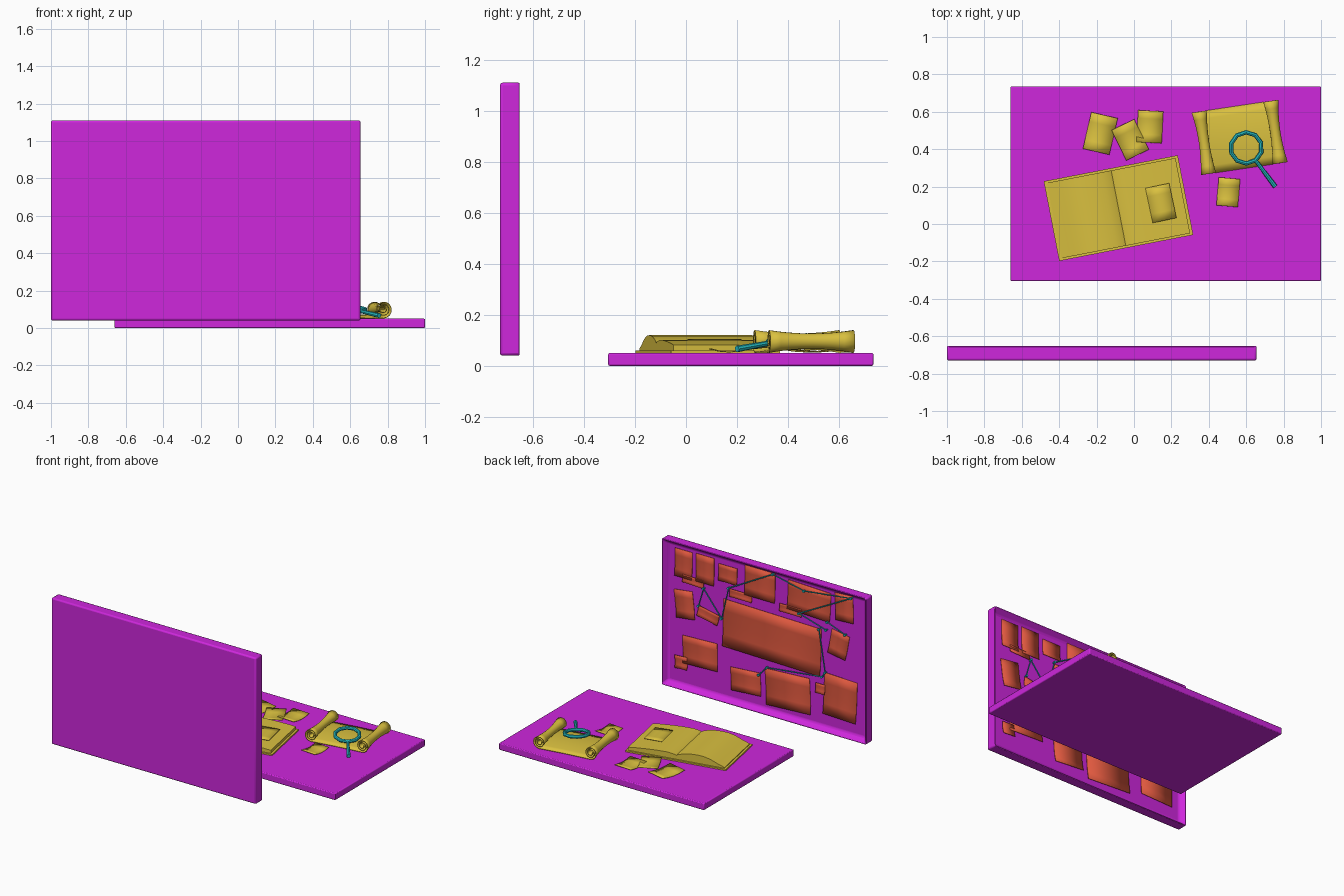
import bpy, bmesh
from math import sin, cos, pi, radians
from mathutils import Vector, Matrix

if "Cube" in bpy.data.objects:
    bpy.data.objects.remove(bpy.data.objects["Cube"])


def material(name, rgb):
    m = bpy.data.materials.new(name)
    m.diffuse_color = (*rgb, 1)
    m.use_nodes = True
    m.node_tree.nodes["Principled BSDF"].inputs["Base Color"].default_value = m.diffuse_color
    return m


PURPLE = material("purple", (0.62, 0.02, 0.72))
GOLD = material("gold", (0.7, 0.53, 0.05))
RED = material("red", (0.75, 0.1, 0.05))
TEAL = material("teal", (0.02, 0.55, 0.6))


def finish(bm, name, mat, thick=0, bevel=0):
    bmesh.ops.recalc_face_normals(bm, faces=bm.faces)
    me = bpy.data.meshes.new(name)
    bm.to_mesh(me)
    bm.free()
    ob = bpy.data.objects.new(name, me)
    bpy.context.collection.objects.link(ob)
    me.materials.append(mat)
    if thick:
        s = ob.modifiers.new("thickness", 'SOLIDIFY')
        s.thickness, s.offset = thick, 0
    if bevel:
        b = ob.modifiers.new("bevel", 'BEVEL')
        b.width, b.segments = bevel, 2
    bpy.ops.object.select_all(action='DESELECT')
    ob.select_set(True)
    bpy.context.view_layer.objects.active = ob
    bpy.ops.object.shade_smooth_by_angle(angle=radians(35))
    return ob


def box(bm, lo, hi):
    lo, hi = Vector(lo), Vector(hi)
    bmesh.ops.create_cube(bm, size=1, matrix=Matrix.Translation((lo + hi) / 2)
                          @ Matrix.Diagonal((*(hi - lo), 1)))


def loft(bm, rows):
    vs = [[bm.verts.new(p) for p in r] for r in rows]
    for a, b in zip(vs, vs[1:]):
        for i in range(len(a) - 1):
            bm.faces.new((a[i], a[i + 1], b[i + 1], b[i]))


def rod(bm, p, q, r, r2=None, n=6):
    p, q = Vector(p), Vector(q)
    d = q - p
    m = Matrix.Translation((p + q) / 2) @ d.to_track_quat('Z', 'Y').to_matrix().to_4x4()
    bmesh.ops.create_cone(bm, cap_ends=True, segments=n, radius1=r,
                          radius2=r2 or r, depth=d.length, matrix=m)


def place(x, y, deg, z=0):
    return Matrix.Translation((x, y, z)) @ Matrix.Rotation(radians(deg), 4, 'Z')


# Table top
bm = bmesh.new()
box(bm, (-0.66, -0.305, 0), (1, 0.735, 0.05))
finish(bm, "table_top", PURPLE, bevel=0.006)

# Notice board: slab with a recess pushed into its rear face
bm = bmesh.new()
box(bm, (-1, -0.73, 0.04), (0.655, -0.648, 1.11))
bm.faces.ensure_lookup_table()
face = max(bm.faces, key=lambda f: f.calc_center_median().y)
bmesh.ops.inset_region(bm, faces=[face], thickness=0.048)
for v in face.verts:
    v.co.y = -0.69
finish(bm, "notice_board", PURPLE, bevel=0.01)


# Pinned sheets, located on the recessed panel: px, py, width, height, tilt
def on_board(px, py):
    x = (745.3 - px) / 123
    return x, (713.5 - 38 * x - py) / 135


sheets = [(684, 566, .14, .20, 0), (705.5, 572, .145, .2, 0), (728, 577, .15, .12, 0),
          (694, 583, .17, .055, 2), (760, 587, .245, .215, 0), (741.5, 598, .18, .055, 0),
          (809, 604.5, .345, .21, 2), (791, 613, .18, .055, 0), (844, 612, .145, .195, -3),
          (685, 606, .15, .2, -7), (709, 617, .17, .075, 11), (772, 640, .79, .345, 1),
          (838.5, 648, .145, .18, 10), (700.5, 654.5, .28, .2, -2), (682, 663, .1, .09, -3),
          (746, 683, .24, .165, -4), (788, 693.5, .36, .26, -3), (820.5, 691, .075, .07, 0),
          (840, 701, .265, .3, 2)]
bm = bmesh.new()
for i, (px, py, w, h, tilt) in enumerate(sheets):
    x, z = on_board(px, py)
    c, s = cos(radians(tilt)), sin(radians(tilt))
    base = -0.685 + (0.006 if h < .1 else 0)
    loft(bm, [[(x + u * w * c - v * h * s, base + 0.008 * (2 * v) ** 2 * (v < 0),
                z + u * w * s + v * h * c) for u in (-.5, 0, .5)]
              for v in (-.5, -.25, 0, .25, .5)])
finish(bm, "pinned_sheets", RED, thick=0.003)

# Strings and pins
bm = bmesh.new()
strings = [[(700, 607), (705, 590), (723, 620)],
           [(723, 620), (730, 590), (774, 577), (805, 594), (852, 602), (800, 616), (827, 633)],
           [(820, 632), (826, 675)], [(828, 625), (846, 638)],
           [(760, 676), (768, 669), (823, 679), (826, 675)]]
for path in strings:
    pts = [Vector((x, -0.67, z)) for x, z in (on_board(*p) for p in path)]
    for a, b in zip(pts, pts[1:]):
        rod(bm, a, b, 0.004)
    for p in pts:
        rod(bm, p - Vector((0, .015, 0)), p + Vector((0, .01, 0)), 0.005, 0.009, 8)
finish(bm, "strings_and_pins", TEAL)

# Open book: cover and page block
book = place(-0.083, 0.085, 11)
bm = bmesh.new()
box(bm, (-.365, -.217, .05), (.365, .217, .06))
bm.transform(book)
finish(bm, "book_cover", GOLD)

profile = [(-.35, .066), (-.3, .084), (-.25, .105), (-.2, .117), (-.15, .12), (-.1, .117),
           (-.05, .108), (-.01, .095), (0, .088), (.01, .094), (.06, .101), (.14, .1),
           (.22, .095), (.3, .088), (.35, .082)]
bm = bmesh.new()
section = [(-.35, .058)] + profile + [(.35, .058)]
f = bm.faces.new([bm.verts.new((u, -.205, z)) for u, z in section])
ext = bmesh.ops.extrude_face_region(bm, geom=[f])
bmesh.ops.translate(bm, vec=(0, .41, 0),
                    verts=[g for g in ext["geom"] if isinstance(g, bmesh.types.BMVert)])
bm.transform(book)
finish(bm, "book_pages", GOLD)

# Loose notes with gently curled ends: x, y, width, height, angle, base height
notes = [(-.18, .484, .145, .2, -13, .054), (-.02, .45, .135, .18, 26, .06),
         (.085, .52, .135, .17, -3, .054), (.504, .17, .115, .15, -5, .054),
         (.144, .112, .13, .19, 12, .103)]
bm = bmesh.new()
for x, y, w, h, ang, z in notes:
    m = place(x, y, ang, z)
    loft(bm, [[m @ Vector((u * w, v * h, .012 * (2 * v) ** 2 * (z < .1)))
               for u in (-.5, 0, .5)] for v in (-.5, -.25, 0, .25, .5)])
finish(bm, "loose_notes", GOLD, thick=0.003)

# Scroll: a sheet coiled at both ends and waisted in the middle
bm = bmesh.new()
m = place(.565, .463, 8.5)
rows = []
for k in range(9):
    v = -1 + k / 4
    R = .03 + .016 * v * v
    half = []
    for i in range(37):
        a = -pi / 2 + i / 36 * 4.6 * pi
        r = R * (1 - .72 * i / 36)
        half.append((.19 + r * cos(a), .099 + r * sin(a)))
    row = [(-u, z) for u, z in reversed(half)] + [(0, .099 - R + .002)] + half
    rows.append([m @ Vector((u, v * .168, z)) for u, z in row])
loft(bm, rows)
finish(bm, "scroll", GOLD, thick=0.005)

# Magnifying glass: ten-sided ring and handle resting on the table
bm = bmesh.new()
centre = Vector((.6, .407, .103))
tip = Vector((.755, .2, .066))
axis = (centre - tip).normalized()
side = axis.cross(Vector((0, 0, 1))).normalized()
up = side.cross(axis)
ring = []
for i in range(11):
    a = 2 * pi * i / 10
    d = axis * cos(a) + side * sin(a)
    ring.append([centre + d * (.084 + .012 * cos(b * pi / 4)) + up * .013 * sin(b * pi / 4)
                 for b in range(9)])
loft(bm, ring)
bmesh.ops.remove_doubles(bm, verts=bm.verts, dist=1e-4)
rod(bm, centre - axis * .085, tip, .010, .013, 8)
finish(bm, "magnifying_glass", TEAL)
